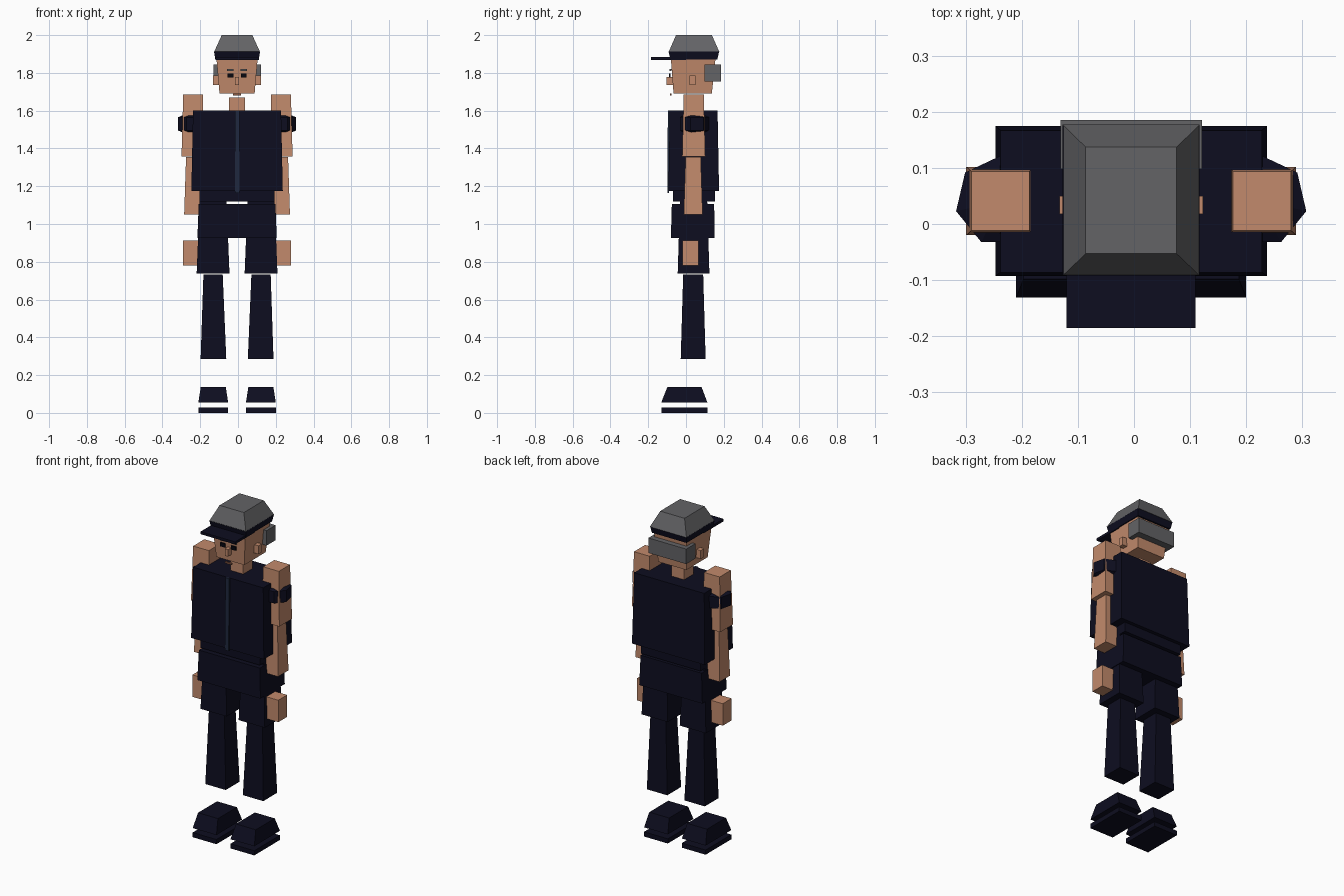
import bpy, bmesh
from mathutils import Matrix

if "Cube" in bpy.data.objects:
    bpy.data.objects.remove(bpy.data.objects["Cube"])

CX = -0.005   # mirror line of the figure
CY = 0.041    # depth of the body axis


def material(name, rgb):
    m = bpy.data.materials.new(name)
    m.diffuse_color = (*rgb, 1)
    m.use_nodes = True
    m.node_tree.nodes["Principled BSDF"].inputs["Base Color"].default_value = m.diffuse_color
    return m


NAVY = material("navy cloth", (0.004, 0.004, 0.014))
GREY = material("grey", (0.125, 0.125, 0.132))
SKIN = material("skin", (0.54, 0.255, 0.15))
BLUE = material("zip blue", (0.014, 0.021, 0.048))
DARK = material("eye black", (0.002, 0.002, 0.005))
LIP = material("lip brown", (0.25, 0.10, 0.06))


def finish(name, bm, mat):
    bmesh.ops.recalc_face_normals(bm, faces=bm.faces)
    me = bpy.data.meshes.new(name)
    bm.to_mesh(me)
    bm.free()
    me.materials.append(mat)
    ob = bpy.data.objects.new(name, me)
    bpy.context.collection.objects.link(ob)
    return ob


def block(name, mat, z, x, y, x_top=None, y_top=None):
    """Box or tapered box; each range is (low, high), x is measured from the mirror line."""
    bm = bmesh.new()
    bmesh.ops.create_cube(bm, size=1)
    for v in bm.verts:
        top = v.co.z > 0
        xr = x_top if top and x_top else x
        yr = y_top if top and y_top else y
        v.co = (CX + xr[v.co.x > 0], yr[v.co.y > 0], z[top])
    return finish(name, bm, mat)


def around(c, h):
    return (c - h, c + h)


def pair(name, mat, z, x, y, x_top=None, y_top=None):
    """The same block on both sides of the mirror line."""
    def flip(r):
        return (-r[1], -r[0]) if r else None
    block("right_" + name, mat, z, flip(x), y, flip(x_top), y_top)
    block("left_" + name, mat, z, x, y, x_top, y_top)


# Cap
block("cap_crown", GREY, (1.91, 2.0), around(0, 0.122), (-0.092, 0.177),
      around(0, 0.081), (-0.053, 0.137))
block("cap_band", NAVY, (1.872, 1.912), around(0, 0.115), (-0.083, 0.166),
      around(0, 0.122), (-0.092, 0.175))
block("cap_brim", NAVY, (1.868, 1.883), around(0, 0.115), (-0.185, 0.0))

# Head, hair and face
block("head", SKIN, (1.692, 1.875), around(0, 0.093), (-0.066, 0.137),
      around(0, 0.109), (-0.08, 0.156))
block("hair", GREY, (1.755, 1.845), around(0, 0.126), (0.098, 0.185))
pair("ear", SKIN, (1.735, 1.785), (0.095, 0.128), (0.018, 0.05))
pair("eye", DARK, (1.776, 1.798), (0.02, 0.051), (-0.09, -0.081))
pair("eyebrow", GREY, (1.81, 1.82), (0.018, 0.053), (-0.087, -0.078))
block("nose", SKIN, (1.735, 1.777), around(0, 0.011), (-0.103, -0.066))
block("mouth", LIP, (1.68, 1.69), around(0, 0.022), (-0.085, -0.076))
block("neck", SKIN, (1.56, 1.67), around(0, 0.042), around(CY, 0.044))

# Torso
block("jacket", NAVY, (1.175, 1.6), around(0, 0.242), (-0.093, 0.175),
      around(0, 0.233), (-0.086, 0.167))
block("zip", BLUE, (1.165, 1.6), around(0, 0.012), (-0.099, -0.09),
      None, (-0.096, -0.084))
block("waist", NAVY, (1.118, 1.18), around(0, 0.198), (-0.068, 0.153))
block("hips", NAVY, (0.925, 1.105), around(0, 0.21), (-0.08, 0.152),
      around(0, 0.203), (-0.075, 0.149))

# Arms
pair("upper_arm", SKIN, (1.358, 1.685), around(0.234, 0.06), around(CY, 0.061),
     around(0.233, 0.052), around(CY, 0.053))
pair("forearm", SKIN, (1.05, 1.355), around(0.238, 0.042), around(0.038, 0.05),
     around(0.236, 0.034), around(0.038, 0.04))
pair("hand", SKIN, (0.78, 0.912), around(0.246, 0.04), around(0.024, 0.042))

# Seven-sided sleeve caps on the shoulders
for side, sx in (("right", -1), ("left", 1)):
    bm = bmesh.new()
    bmesh.ops.create_uvsphere(bm, u_segments=7, v_segments=3, radius=1)
    bm.transform(Matrix.Translation((CX + sx * 0.231, CY, 1.53))
                 @ Matrix.Diagonal((0.096, 0.094, 0.07, 1)))
    finish(side + "_sleeve_cap", bm, NAVY)

# Legs and shoes
pair("thigh", NAVY, (0.737, 1.13), around(0.127, 0.087), around(0.04, 0.084),
     around(0.127, 0.071), around(0.04, 0.072))
pair("shin", NAVY, (0.284, 0.733), around(0.125, 0.068), around(0.038, 0.066),
     around(0.127, 0.051), around(0.038, 0.053))
pair("shoe", NAVY, (0.055, 0.138), around(0.126, 0.079), (-0.131, 0.113),
     around(0.126, 0.066), (-0.098, 0.082))
pair("sole", NAVY, (0.0, 0.028), around(0.126, 0.079), (-0.131, 0.113))
